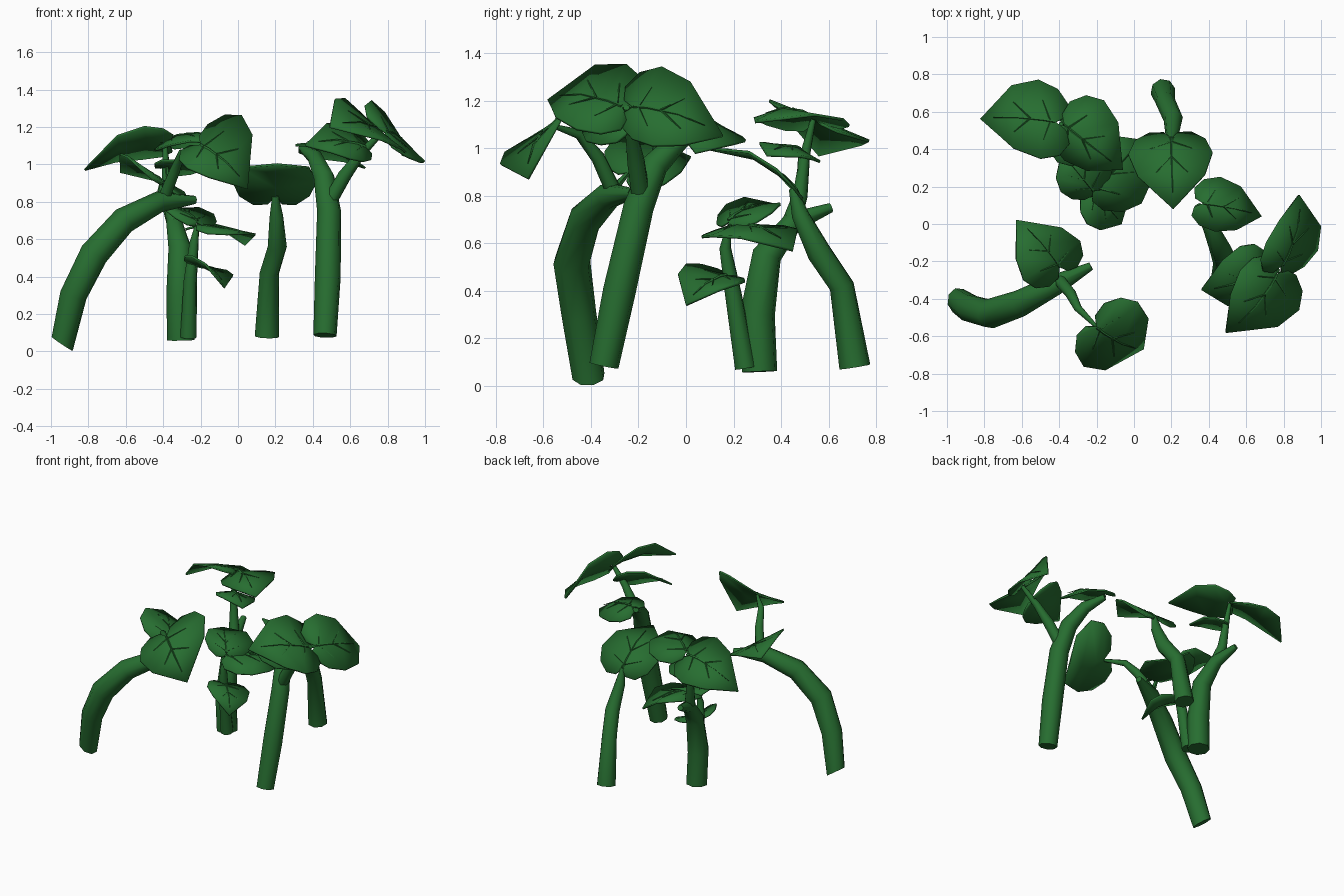
import bpy, bmesh, math
from mathutils import Vector as V

if "Cube" in bpy.data.objects:
    bpy.data.objects.remove(bpy.data.objects["Cube"])

green = bpy.data.materials.new("leaf_green")
green.diffuse_color = (0.02, 0.155, 0.03, 1)
green.use_nodes = True
green.node_tree.nodes["Principled BSDF"].inputs["Base Color"].default_value = green.diffuse_color


def finish(name, bm):
    bmesh.ops.recalc_face_normals(bm, faces=bm.faces)
    me = bpy.data.meshes.new(name)
    bm.to_mesh(me)
    bm.free()
    me.materials.append(green)
    me.shade_smooth()
    me.set_sharp_from_angle(angle=math.radians(50))
    ob = bpy.data.objects.new(name, me)
    bpy.context.collection.objects.link(ob)
    return ob


def add_tube(bm, pts, sides=8, first=None):
    """Tapered tube through (x, y, z, radius) points."""
    ps = [V(p[:3]) for p in pts]
    rings, side = [], V((1, 0.2, 0.1))
    for i, p in enumerate(ps):
        t = ps[min(i + 1, len(ps) - 1)] - ps[max(i - 1, 0)]
        if i == 0 and first:
            t = V(first)
        t.normalize()
        side = (side - t * side.dot(t)).normalized()
        up = t.cross(side)
        rings.append([bm.verts.new(p + pts[i][3] * (math.cos(a) * side + math.sin(a) * up))
                      for a in (2 * math.pi * k / sides for k in range(sides))])
    for a, b in zip(rings, rings[1:]):
        for k in range(sides):
            j = (k + 1) % sides
            bm.faces.new((a[k], a[j], b[j], b[k]))
    bm.faces.new(rings[0][::-1])
    bm.faces.new(rings[-1])


def stem(name, pts, first=None, sides=8):
    bm = bmesh.new()
    add_tube(bm, pts, sides, first)
    return finish(name, bm)


# half outline of a heart leaf: (along midrib, sideways)
HALF = [(-.13, .17), (-.17, .5), (-.07, .84), (.15, 1), (.5, .8)]


def leaf(name, base, tip, lobe_a, lobe_b):
    """Arched heart leaf from its base, tip and the widest point of each side."""
    base, tip = V(base), V(tip)
    mid = tip - base
    n = mid.cross(V(lobe_a) - V(lobe_b)).normalized()
    if n.z < 0:
        n = -n

    def rib(u):
        return base + mid * u + n * (0.11 * mid.length * 4 * u * (1 - u))
    sides = [V(l) - rib(.15) for l in (lobe_a, lobe_b)]
    bm = bmesh.new()
    b, m1, m2, t = [bm.verts.new(rib(u)) for u in (0, .15, .5, 1)]
    for s, d in enumerate(sides):
        r = [bm.verts.new(rib(u) + d * v) for u, v in HALF]
        for f in ((b, r[0], r[1]), (b, r[1], r[2]), (b, r[2], r[3], m1),
                  (m1, r[3], r[4], m2), (m2, r[4], t)):
            bm.faces.new(f if s == 0 else f[::-1])
    ob = finish(name, bm)
    mod = ob.modifiers.new("thickness", 'SOLIDIFY')
    mod.thickness, mod.offset = 0.012, 0
    # raised veins
    bm = bmesh.new()
    h = n * 0.006

    def vein(pts):
        add_tube(bm, [(*(p + h), r) for p, r in pts], 4)
    vein([(rib(0), .009), (rib(.15), .008), (rib(.5), .005), (rib(.8), .002)])
    for d in sides:
        vein([(rib(.05), .006), (rib(.12) + d * .5, .002)])
        vein([(rib(.3), .005), (rib(.5) + d * .38, .002)])
    finish(name + "_veins", bm)


# left arching plant
stem("left_stem", [(-.94, -.41, .04, .07), (-.88, -.45, .30, .075), (-.77, -.48, .52, .08),
                   (-.61, -.425, .70, .072), (-.42, -.325, .80, .057), (-.23, -.225, .81, .022)],
     first=(.55, -.05, .83))
stem("left_branch", [(-.40, -.30, .81, .035), (-.34, -.37, .96, .03),
                     (-.30, -.45, 1.06, .022), (-.2, -.55, 1.09, .01)])
stem("left_leaf_stalk", [(-.42, -.31, .82, .02), (-.41, -.24, .90, .01)], sides=6)
leaf("left_front_leaf", (-.2, -.55, 1.1), (.05, -.665, .87), (-.27, -.76, .98), (.02, -.42, 1.26))
leaf("left_back_leaf", (-.40, -.23, .90), (-.63, .02, .96), (-.59, -.30, 1.04), (-.29, -.09, .85))

# right forked plant
stem("right_stem", [(.465, -.345, .085, .063), (.48, -.28, .4, .07), (.487, -.20, .75, .065),
                    (.46, -.13, .93, .057), (.41, -.02, 1.04, .042), (.34, .10, 1.09, .02)])
stem("right_branch", [(.49, -.19, .80, .04), (.57, -.21, .94, .038),
                      (.66, -.23, 1.06, .026), (.77, -.25, 1.17, .014)])
leaf("right_inner_leaf", (.37, .11, 1.11), (.68, .04, .98), (.46, .25, 1.03), (.43, -.04, 1.10))
leaf("right_outer_leaf", (.79, -.22, 1.17), (.88, .155, 1.05), (.71, -.1, 1.34), (.98, -.14, 1.01))
leaf("right_front_leaf", (.76, -.27, 1.17), (.49, -.58, 1.2), (.57, -.25, 1.35), (.88, -.46, 1.08))
leaf("right_left_leaf", (.68, -.25, 1.09), (.36, -.35, 1.1), (.57, -.12, 1.22), (.60, -.42, 1.03))

# back plant
stem("back_stem", [(.155, .71, .08, .067), (.168, .655, .42, .053), (.21, .56, .56, .052),
                   (.205, .48, .72, .037), (.2, .45, .83, .018)])
leaf("back_leaf", (.2, .455, .83), (.21, .08, 1.0), (-.03, .37, .91), (.42, .38, .91))

# middle clump
stem("middle_stem", [(-.305, .31, .06, .075), (-.31, .30, .3, .075), (-.31, .34, .55, .063),
                     (-.34, .45, .69, .045), (-.38, .61, .75, .02)])
stem("middle_branch", [(-.34, .44, .68, .04), (-.37, .48, .80, .032),
                       (-.385, .50, .97, .022), (-.39, .535, 1.12, .012)])
stem("middle_side_stem", [(-.265, .25, .075, .045), (-.255, .20, .38, .036),
                          (-.235, .165, .58, .025), (-.22, .18, .67, .012)])
stem("middle_low_stalk", [(-.26, .21, .35, .015), (-.22, .17, .46, .008)], sides=6)
stem("middle_leaf_stalk", [(-.37, .48, .82, .018), (-.38, .48, .99, .008)], sides=6)
leaf("middle_left_leaf", (-.42, .545, 1.12), (-.82, .56, .97), (-.5, .35, 1.2), (-.51, .77, 1.03))
leaf("middle_right_leaf", (-.37, .525, 1.13), (-.06, .29, 1.11), (-.16, .66, 1.12), (-.37, .34, 1.10))
leaf("middle_small_leaf", (-.38, .48, .99), (-.2, .34, .97), (-.25, .55, .95), (-.41, .33, 1.02))
leaf("middle_upper_leaf", (-.22, .18, .69), (-.39, .38, .76), (-.39, .17, .76), (-.13, .36, .73))
leaf("middle_lower_leaf", (-.22, .18, .67), (.04, .45, .57), (-.19, .41, .67), (.04, .11, .63))
leaf("middle_low_leaf", (-.22, .17, .46), (-.07, 0, .34), (-.25, .0, .51), (-.06, .22, .43))
